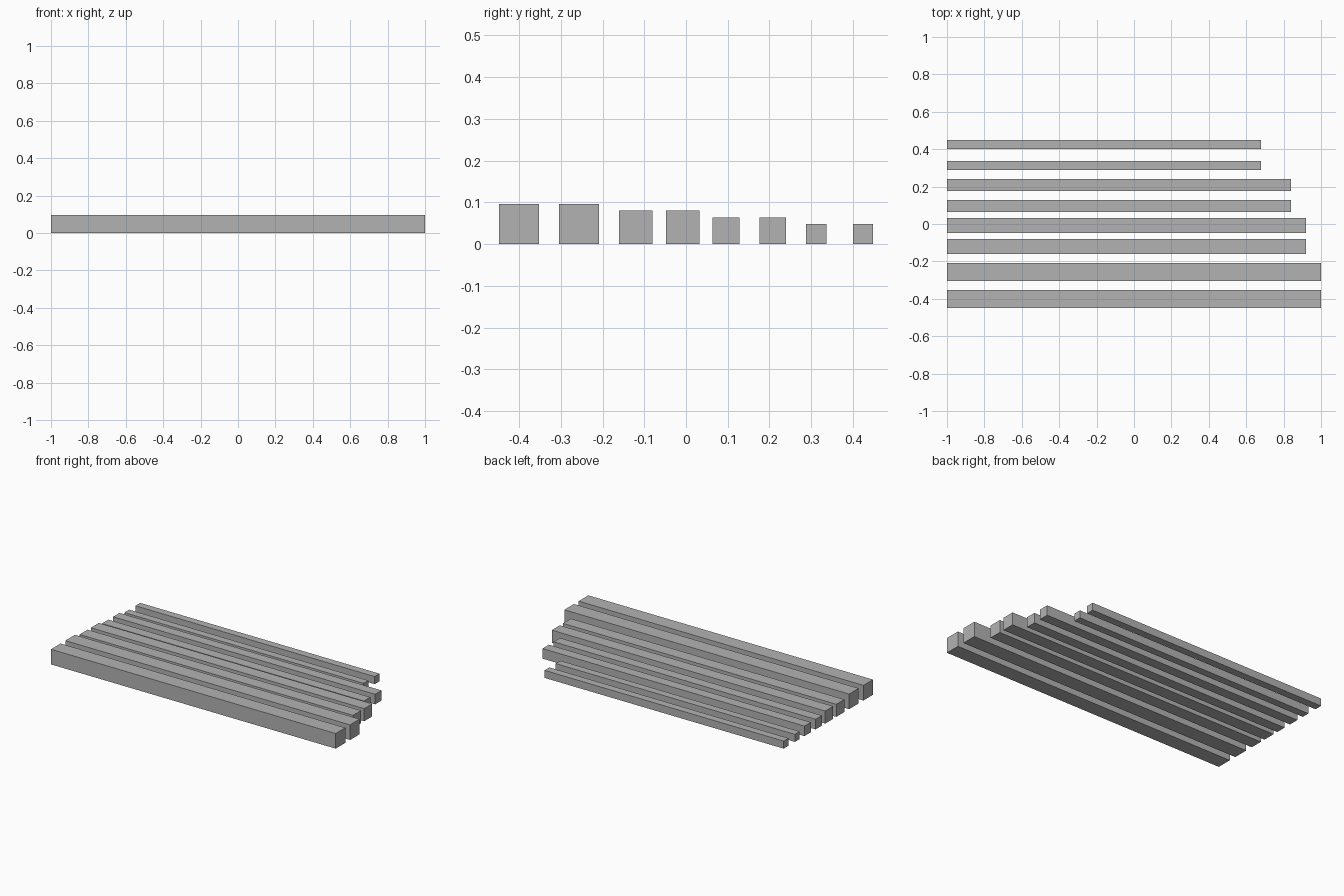
import bpy
import bmesh
from mathutils import Matrix, Vector

default = bpy.data.objects.get("Cube")
if default:
    bpy.data.objects.remove(default, do_unlink=True)

grey = bpy.data.materials.new("plain_grey")
grey.use_nodes = True
colour = (0.45, 0.45, 0.45, 1)
grey.diffuse_color = colour
grey.node_tree.nodes["Principled BSDF"].inputs["Base Color"].default_value = colour


def make_beam(name, length, front, thick):
    """Square beam with its end at x = -1 and its front face at y = front."""
    bm = bmesh.new()
    centre = Vector((length / 2 - 1, front + thick / 2, thick / 2))
    size = Matrix.Diagonal((length, thick, thick, 1))
    bmesh.ops.create_cube(bm, size=1, matrix=Matrix.Translation(centre) @ size)
    mesh = bpy.data.meshes.new(name)
    bm.to_mesh(mesh)
    bm.free()
    mesh.materials.append(grey)
    bpy.context.collection.objects.link(bpy.data.objects.new(name, mesh))


# Pairs of beams, from thickest to thinnest:
# size name, length, thickness, gap after each beam
pairs = [
    ("large", 2.0, 0.096, (0.048, 0.048)),
    ("medium", 1.92, 0.08, (0.032, 0.032)),
    ("small", 1.84, 0.064, (0.048, 0.048)),
    ("thin", 1.68, 0.048, (0.064, 0)),
]

y = -0.448
for label, length, thick, gaps in pairs:
    for side, gap in zip(("front", "back"), gaps):
        make_beam(f"{label}_beam_{side}", length, y, thick)
        y += thick + gap
